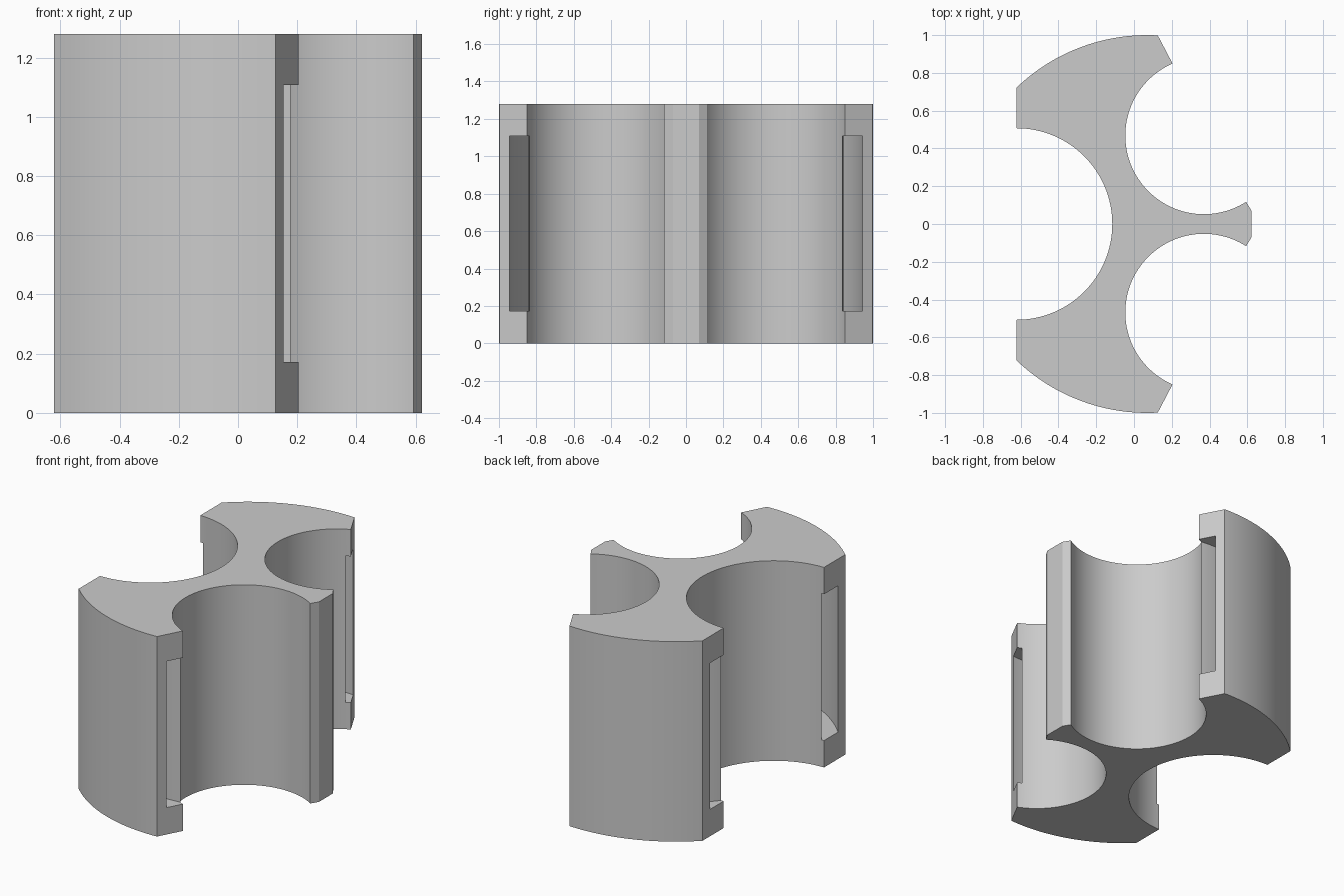
import bpy, bmesh, math

HEIGHT = 1.28
AXIS = 0.07            # x of the axis shared by the outer wall and the slots

cube = bpy.data.objects.get("Cube")
if cube:
    bpy.data.objects.remove(cube)

grey = bpy.data.materials.new("plain_grey")
grey.use_nodes = True
grey.diffuse_color = (0.6, 0.6, 0.6, 1)
grey.node_tree.nodes["Principled BSDF"].inputs["Base Color"].default_value = (0.6, 0.6, 0.6, 1)


def arc(cx, cy, r, start, end, steps):
    """Points along an arc, angles in degrees."""
    angles = [math.radians(start + (end - start) * i / steps) for i in range(steps + 1)]
    return [(cx + r * math.cos(a), cy + r * math.sin(a)) for a in angles]


def prism(name, loop, z0, z1):
    """Extrude a closed outline between two heights."""
    bm = bmesh.new()
    face = bm.faces.new([bm.verts.new((x, y, z0)) for x, y in loop])
    top = bmesh.ops.extrude_face_region(bm, geom=[face])["geom"]
    verts = [v for v in top if isinstance(v, bmesh.types.BMVert)]
    bmesh.ops.translate(bm, verts=verts, vec=(0, 0, z1 - z0))
    bmesh.ops.recalc_face_normals(bm, faces=bm.faces)
    mesh = bpy.data.meshes.new(name)
    bm.to_mesh(mesh)
    bm.free()
    mesh.materials.append(grey)
    obj = bpy.data.objects.new(name, mesh)
    bpy.context.collection.objects.link(obj)
    return obj


# Body outline: half of it, from the big bore round to the tip, then mirrored
half = arc(-0.622, 0, 0.507, 0, 90, 32)                  # large side bore
half += arc(AXIS, 0, 1.0, 133.8, 86.8, 32)               # outer wall
half += arc(0.37, 0.468, 0.416, 113.5, 302.5, 64)        # smaller bore
half += [(0.622, 0.07)]                                  # chamfered tip
outline = half + [(x, -y) for x, y in reversed(half[1:])]
body = prism("bored_core", outline, 0, HEIGHT)

# Curved slots running through both outer lobes
for name, side in (("back_slot_cutter", 1), ("front_slot_cutter", -1)):
    ring = arc(AXIS, 0, 0.948, 70, 150, 64) + arc(AXIS, 0, 0.843, 150, 70, 64)
    cutter = prism(name, [(x, side * y) for x, y in ring], 0.172, 1.108)
    cutter.hide_render = True
    cutter.hide_set(True)
    cut = body.modifiers.new(name, "BOOLEAN")
    cut.operation = "DIFFERENCE"
    cut.solver = "EXACT"
    cut.object = cutter

# Apply the cuts and smooth the curved walls
bpy.ops.object.select_all(action="DESELECT")
bpy.context.view_layer.objects.active = body
body.select_set(True)
for mod in list(body.modifiers):
    bpy.ops.object.modifier_apply(modifier=mod.name)
for cutter in [o for o in bpy.data.objects if o.name.endswith("_slot_cutter")]:
    bpy.data.objects.remove(cutter)
bpy.ops.object.shade_smooth_by_angle(angle=math.radians(25))
